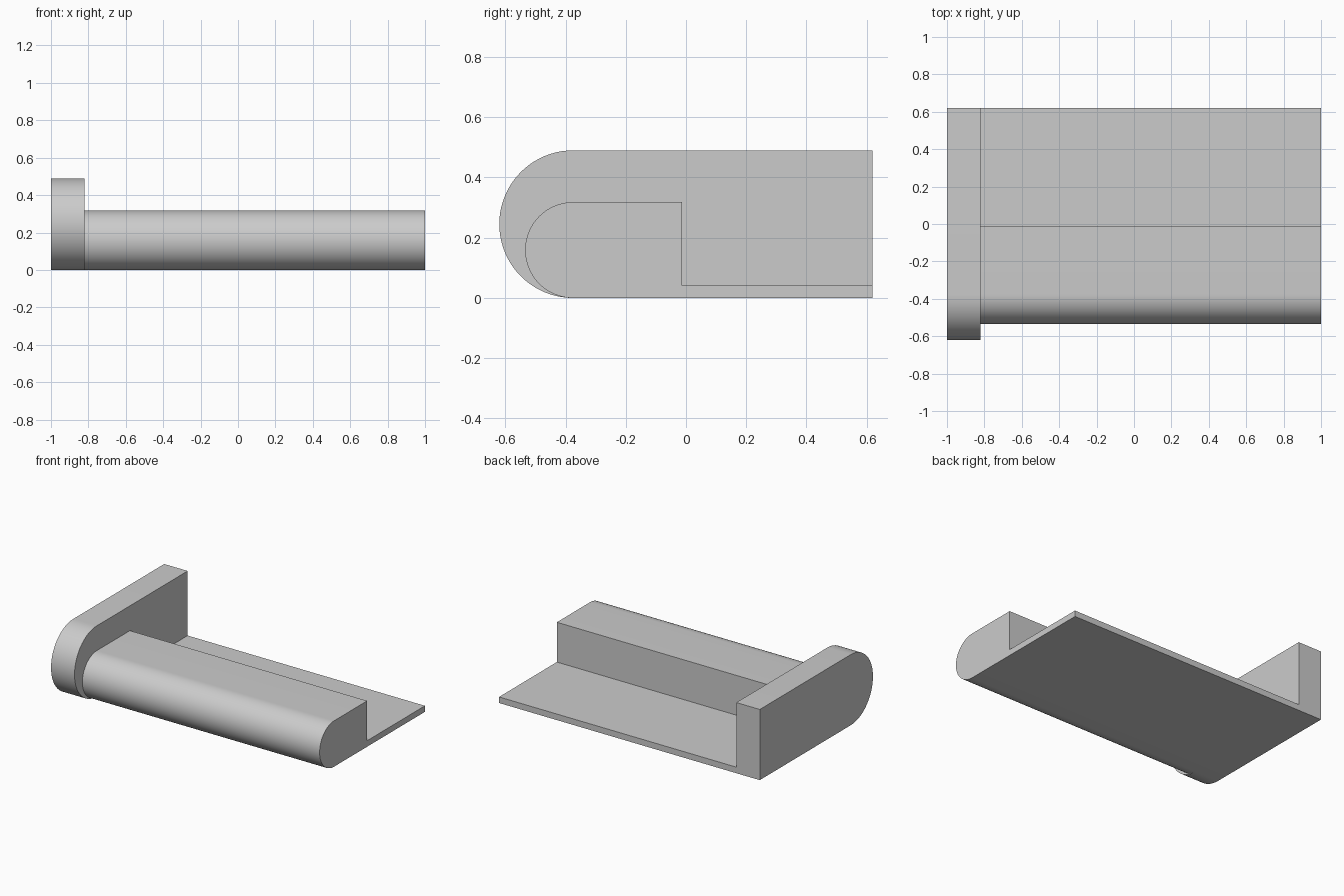
import bpy, bmesh
from math import pi, sin, cos

cube = bpy.data.objects.get("Cube")
if cube:
    bpy.data.objects.remove(cube, do_unlink=True)

grey = bpy.data.materials.new("plain grey")
grey.use_nodes = True
colour = (0.6, 0.6, 0.6, 1)
grey.diffuse_color = colour
grey.node_tree.nodes["Principled BSDF"].inputs["Base Color"].default_value = colour

NOSE_Y, BACK_Y = -0.375, 0.62
SPLIT_X = -0.82


def rounded_nose(height, steps=40):
    """Half circle in (y, z), running from the top round the front to the bottom."""
    r = height / 2
    return [(NOSE_Y - r * sin(pi * i / steps), r + r * cos(pi * i / steps))
            for i in range(steps + 1)]


def extrude_along_x(name, profile, x0, x1):
    bm = bmesh.new()
    face = bm.faces.new([bm.verts.new((x0, y, z)) for y, z in profile])
    moved = bmesh.ops.extrude_face_region(bm, geom=[face])["geom"]
    verts = [v for v in moved if isinstance(v, bmesh.types.BMVert)]
    bmesh.ops.translate(bm, verts=verts, vec=(x1 - x0, 0, 0))
    bmesh.ops.recalc_face_normals(bm, faces=bm.faces)
    mesh = bpy.data.meshes.new(name)
    bm.to_mesh(mesh)
    bm.free()
    mesh.materials.append(grey)
    obj = bpy.data.objects.new(name, mesh)
    bpy.context.collection.objects.link(obj)
    bpy.ops.object.select_all(action="DESELECT")
    obj.select_set(True)
    bpy.context.view_layer.objects.active = obj
    bpy.ops.object.shade_smooth_by_angle(angle=pi / 6)


# Tall end panel with a rounded front
extrude_along_x("end_panel", rounded_nose(0.49) + [(BACK_Y, 0), (BACK_Y, 0.49)],
                -1, SPLIT_X)

# Long rounded bar with a thin shelf running behind it
step_y, shelf_z, bar_z = -0.013, 0.042, 0.318
extrude_along_x("bar_and_shelf",
                rounded_nose(bar_z) + [(BACK_Y, 0), (BACK_Y, shelf_z),
                                       (step_y, shelf_z), (step_y, bar_z)],
                SPLIT_X, 1)
